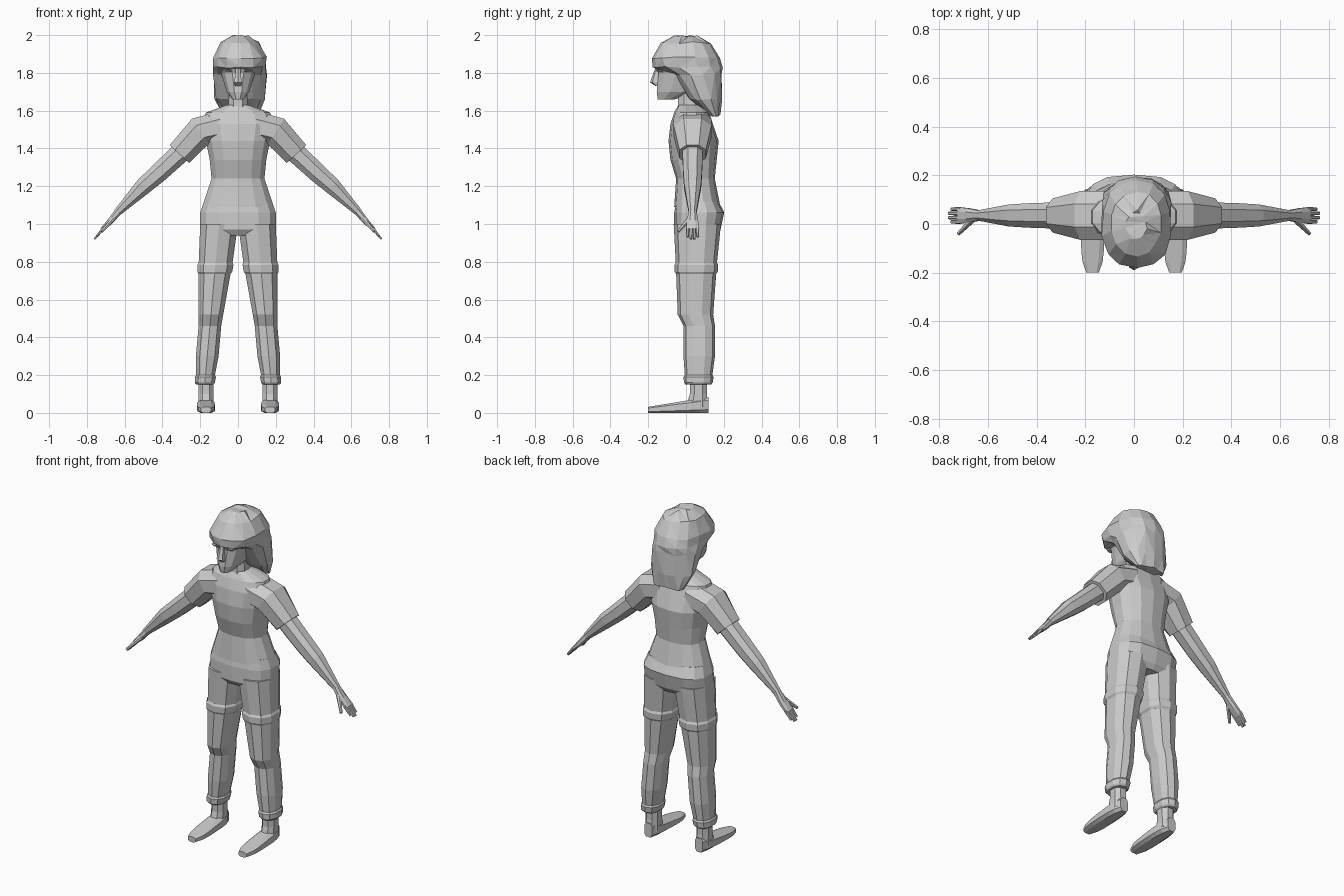
import bpy, bmesh, math, random
from mathutils import Vector

if "Cube" in bpy.data.objects:
    bpy.data.objects.remove(bpy.data.objects["Cube"])
random.seed(4)

grey_colour = (0.6, 0.6, 0.6, 1)
grey = bpy.data.materials.new("light grey")
grey.use_nodes = True
grey.diffuse_color = grey_colour
grey.node_tree.nodes["Principled BSDF"].inputs["Base Color"].default_value = grey_colour


def loft(name, rings, sides=10, square=0.85, jitter=0, mirror=False):
    """Skin rings given as (centre, half axis u, half axis v)."""
    bm = bmesh.new()

    def rounded(value):
        return math.copysign(abs(value) ** square, value)

    fit = rounded(math.cos(math.pi / sides))
    loops = []
    for centre, half_u, half_v in rings:
        loop = []
        for i in range(sides):
            angle = math.tau * (i + 0.5) / sides
            point = centre + half_u * rounded(math.cos(angle)) / fit
            point += half_v * rounded(math.sin(angle)) / fit
            point += Vector([random.uniform(-jitter, jitter) for axis in "xyz"])
            loop.append(bm.verts.new(point))
        loops.append(loop)
    for lower, upper in zip(loops, loops[1:]):
        for i in range(sides):
            j = (i + 1) % sides
            bm.faces.new((lower[i], lower[j], upper[j], upper[i]))
    bm.faces.new(loops[0])
    bm.faces.new(loops[-1])
    if jitter:
        bmesh.ops.triangulate(bm, faces=bm.faces[:])
    bmesh.ops.recalc_face_normals(bm, faces=bm.faces[:])
    mesh = bpy.data.meshes.new(name)
    bm.to_mesh(mesh)
    bm.free()
    mesh.materials.append(grey)
    part = bpy.data.objects.new(name, mesh)
    bpy.context.collection.objects.link(part)
    if mirror:
        part.modifiers.new("Mirror", "MIRROR")


def stack(name, levels, x=0, lean=0, **options):
    """Horizontal rings given as (height, half width, front, back)."""
    rings = []
    for height, half_width, front, back in levels:
        centre = Vector((x + lean * height, (front + back) / 2, height))
        rings.append((centre, Vector((half_width, 0, 0)), Vector((0, (back - front) / 2, 0))))
    loft(name, rings, **options)


def limb(name, stations, **options):
    """Rings square to a path, given as (point, half thickness, half depth)."""
    points = [Vector(station[0]) for station in stations]
    last = len(points) - 1
    rings = []
    for i, (point, thickness, depth) in enumerate(stations):
        along = (points[min(i + 1, last)] - points[max(i - 1, 0)]).normalized()
        across = Vector((-along.z, 0, along.x)).normalized()
        rings.append((points[i], across * thickness, along.cross(across) * depth))
    loft(name, rings, mirror=True, **options)


# Shirt and trouser seat
stack("shirt", [(1.09, .19, -.06, .18), (1.24, .14, -.05, .15), (1.34, .15, -.08, .16),
                (1.44, .17, -.09, .17), (1.53, .19, -.08, .14), (1.59, .17, -.06, .12),
                (1.63, .06, -.04, .09)], sides=14)
stack("trouser_seat", [(.94, .17, -.04, .16), (.97, .2, -.06, .18), (1.06, .2, -.06, .2),
                       (1.12, .18, -.05, .17)], sides=14, square=.75)

# Trouser legs, leaning outwards towards the ground
leg_levels = [(1, .1, -.06, .18), (.8, .09, -.05, .16), (.52, .065, -.04, .14),
              (.46, .06, -.01, .15), (.3, .06, -.01, .15), (.15, .045, 0, .13)]
leg_options = dict(x=.19, lean=-.09, mirror=True)
stack("trouser_leg", leg_levels, **leg_options)


def band(name, bottom, top, swell=.007):
    """A raised band that follows the leg's own cross-section."""
    bevel = (top - bottom) / 5
    levels = []
    for height, grow in ((bottom, 0), (bottom + bevel, swell), (top - bevel, swell), (top, 0)):
        for upper, lower in zip(leg_levels, leg_levels[1:]):
            if lower[0] <= height <= upper[0]:
                blend = (height - lower[0]) / (upper[0] - lower[0])
                width, front, back = [a + (b - a) * blend for a, b in zip(lower[1:], upper[1:])]
                levels.append((height, width + grow, front - grow, back + grow))
                break
    stack(name, levels, **leg_options)


band("thigh_hem", .735, .795)
band("ankle_cuff", .15, .2)

# Ankles and feet
stack("ankle", [(.03, .04, 0, .12), (.1, .04, .02, .11), (.17, .04, .02, .11)],
      x=.17, sides=8, mirror=True)
foot_rings = []
foot_steps = 7
for step in range(foot_steps + 1):
    t = step / foot_steps
    half_width = .047 * (1 - .45 * abs(2 * t - 1) ** 4)
    half_height = .016 + .026 * t
    foot_rings.append((Vector((.17, .32 * t - .2, half_height)),
                       Vector((half_width, 0, 0)), Vector((0, 0, half_height))))
loft("foot", foot_rings, sides=8, square=.6, mirror=True)

# Sleeves, arms and palms, all on one vertical plane
arm_y = .035


def arm_part(name, stations):
    limb(name, [((x, arm_y, z), thickness, depth) for x, z, thickness, depth in stations], sides=8)


arm_part("sleeve", [(.08, 1.52, .08, .1), (.2, 1.49, .08, .1), (.31, 1.37, .07, .07)])
arm_part("arm", [(.27, 1.41, .055, .055), (.42, 1.27, .05, .05), (.5, 1.2, .045, .045),
                 (.64, 1.06, .02, .02)])
arm_part("palm", [(.63, 1.07, .02, .02), (.68, 1.01, .016, .03), (.72, .97, .01, .034)])

# Fingers and thumb
for finger, reach in zip(("little", "ring", "middle", "index"), (.04, .05, .05, .04)):
    y = arm_y + .0175 * (1.5 - ("little", "ring", "middle", "index").index(finger))
    limb(finger + "_finger", [((.71, y, .98), .009, .008),
                              ((.71 + reach, y, .98 - reach * 1.2), .005, .006)], sides=6)
limb("thumb", [((.66, .02, 1.03), .012, .012), ((.72, -.04, .96), .007, .007)], sides=6)

# Neck, head and face
stack("neck", [(1.58, .055, -.045, .085), (1.72, .045, -.04, .075)], sides=8)
stack("head", [(1.66, .03, -.15, -.06), (1.7, .06, -.155, .06), (1.8, .09, -.145, .13),
               (1.83, .1, -.16, .13), (1.9, .1, -.15, .13)], sides=12)
stack("nose", [(1.73, .016, -.16, -.14), (1.75, .02, -.187, -.14), (1.83, .01, -.16, -.14)],
      sides=6)
stack("eyelid", [(1.808, .02, -.153, -.12), (1.816, .024, -.158, -.12)],
      x=.048, sides=6, mirror=True)

# Hair: full fringe above, falling back behind the face below
stack("hair", [(1.575, .09, .12, .18), (1.66, .13, .02, .19), (1.79, .14, -.07, .19),
               (1.83, .14, -.17, .19), (1.88, .14, -.18, .18), (1.96, .1, -.13, .13),
               (1.995, .04, -.06, .05)], x=.01, sides=14, square=.9, jitter=.006)
